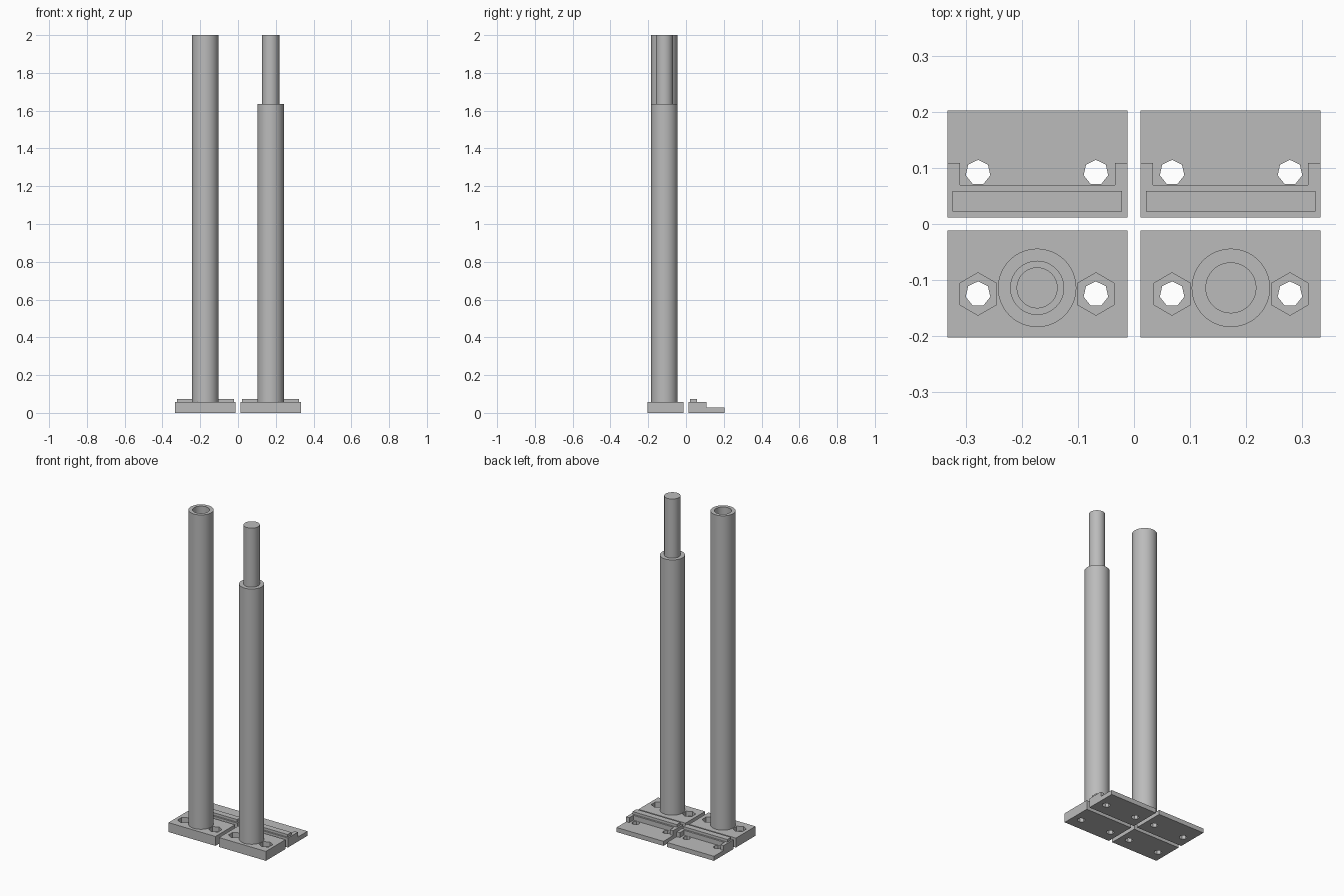
import bpy, bmesh, math
from mathutils import Matrix

if "Cube" in bpy.data.objects:
    bpy.data.objects.remove(bpy.data.objects["Cube"])

grey = bpy.data.materials.new("plain_grey")
grey.use_nodes = True
COLOUR = (0.5, 0.5, 0.5, 1)
grey.diffuse_color = COLOUR
grey.node_tree.nodes["Principled BSDF"].inputs["Base Color"].default_value = COLOUR


def finish(bm, name):
    bmesh.ops.recalc_face_normals(bm, faces=bm.faces)
    mesh = bpy.data.meshes.new(name)
    bm.to_mesh(mesh)
    bm.free()
    mesh.materials.append(grey)
    obj = bpy.data.objects.new(name, mesh)
    bpy.context.collection.objects.link(obj)
    return obj


def activate(obj):
    bpy.ops.object.select_all(action="DESELECT")
    obj.select_set(True)
    bpy.context.view_layer.objects.active = obj


def box(name, x, y, z):
    bm = bmesh.new()
    bmesh.ops.create_cube(bm, size=1)
    for v in bm.verts:
        v.co = [lo if c < 0 else hi for c, (lo, hi) in zip(v.co, (x, y, z))]
    return finish(bm, name)


def prism(name, sides, radius, centre, z):
    # Upright prism with one corner pointing to the back
    bm = bmesh.new()
    ring = []
    for i in range(sides):
        a = math.pi / 2 + math.tau * i / sides
        ring.append(bm.verts.new((centre[0] + radius * math.cos(a),
                                  centre[1] + radius * math.sin(a), z[0])))
    face = bm.faces.new(ring)
    top = bmesh.ops.extrude_face_region(bm, geom=[face])["geom"]
    bmesh.ops.translate(bm, vec=(0, 0, z[1] - z[0]),
                        verts=[g for g in top if isinstance(g, bmesh.types.BMVert)])
    return finish(bm, name)


def lathe(name, profile, centre, steps=64):
    bm = bmesh.new()
    verts = [bm.verts.new((r, 0, z)) for r, z in profile]
    edges = [bm.edges.new(pair) for pair in zip(verts, verts[1:])]
    bmesh.ops.spin(bm, geom=verts + edges, axis=(0, 0, 1), cent=(0, 0, 0),
                   angle=math.tau, steps=steps)
    bmesh.ops.remove_doubles(bm, verts=bm.verts, dist=1e-5)
    bmesh.ops.transform(bm, matrix=Matrix.Translation((*centre, 0)), verts=bm.verts)
    obj = finish(bm, name)
    activate(obj)
    bpy.ops.object.shade_smooth_by_angle(angle=math.radians(30))
    return obj


def cut(obj, cutters):
    for cutter in cutters:
        mod = obj.modifiers.new("cut", "BOOLEAN")
        mod.operation = "DIFFERENCE"
        mod.solver = "EXACT"
        mod.object = cutter
        activate(obj)
        bpy.ops.object.modifier_apply(modifier=mod.name)
        bpy.data.objects.remove(cutter)


INNER, OUTER, BACK = 0.012, 0.333, 0.203
THICK, THIN = 0.058, 0.028
HOLES = (0.068, 0.2785)
POLE_X, POLE_Y = 0.173, -0.114


def span(side, a, b):
    return sorted((side * a, side * b))


for side, label in ((-1, "right"), (1, "left")):
    # Foot plate with bolt holes and hexagonal nut pockets
    foot = box(label + "_foot_plate", span(side, INNER, OUTER), (-BACK, -INNER), (0, THICK))
    cutters = []
    for hx in HOLES:
        spot = (side * hx, -0.125)
        cutters.append(prism("nut_cutter", 6, 0.038, spot, (THIN, 0.1)))
        cutters.append(prism("bolt_cutter", 7, 0.0225, spot, (-0.1, 0.1)))
    cut(foot, cutters)

    # Stepped clamp plate with two ears beside a recess
    clamp = box(label + "_clamp_plate", span(side, INNER, OUTER), (INNER, BACK), (0, THICK))
    cutters = [
        box("step_cutter", span(side, -0.1, 0.5), (0.109, 0.3), (THIN, 0.1)),
        box("recess_cutter", span(side, INNER + 0.022, OUTER - 0.022), (0.07, 0.15), (THIN, 0.1)),
    ]
    cutters += [prism("bolt_cutter", 7, 0.0225, (side * hx, 0.092), (-0.1, 0.1)) for hx in HOLES]
    cut(clamp, cutters)

    # Raised ridge along the clamp plate
    box(label + "_clamp_ridge", span(side, 0.0215, 0.324), (0.022, 0.059), (THICK - 0.01, 0.074))

# Socket pole with a stepped bore
lathe("socket_pole", [(0, THIN), (0.07, THIN), (0.07, 2), (0.0475, 2), (0.0475, 1.62),
                      (0.0357, 1.62), (0.0357, THICK), (0, THICK)], (-POLE_X, POLE_Y))

# Peg pole with a narrow solid end
lathe("peg_pole", [(0, THIN), (0.07, THIN), (0.07, 1.635), (0.0455, 1.635),
                   (0.0455, 2), (0, 2)], (POLE_X, POLE_Y))
